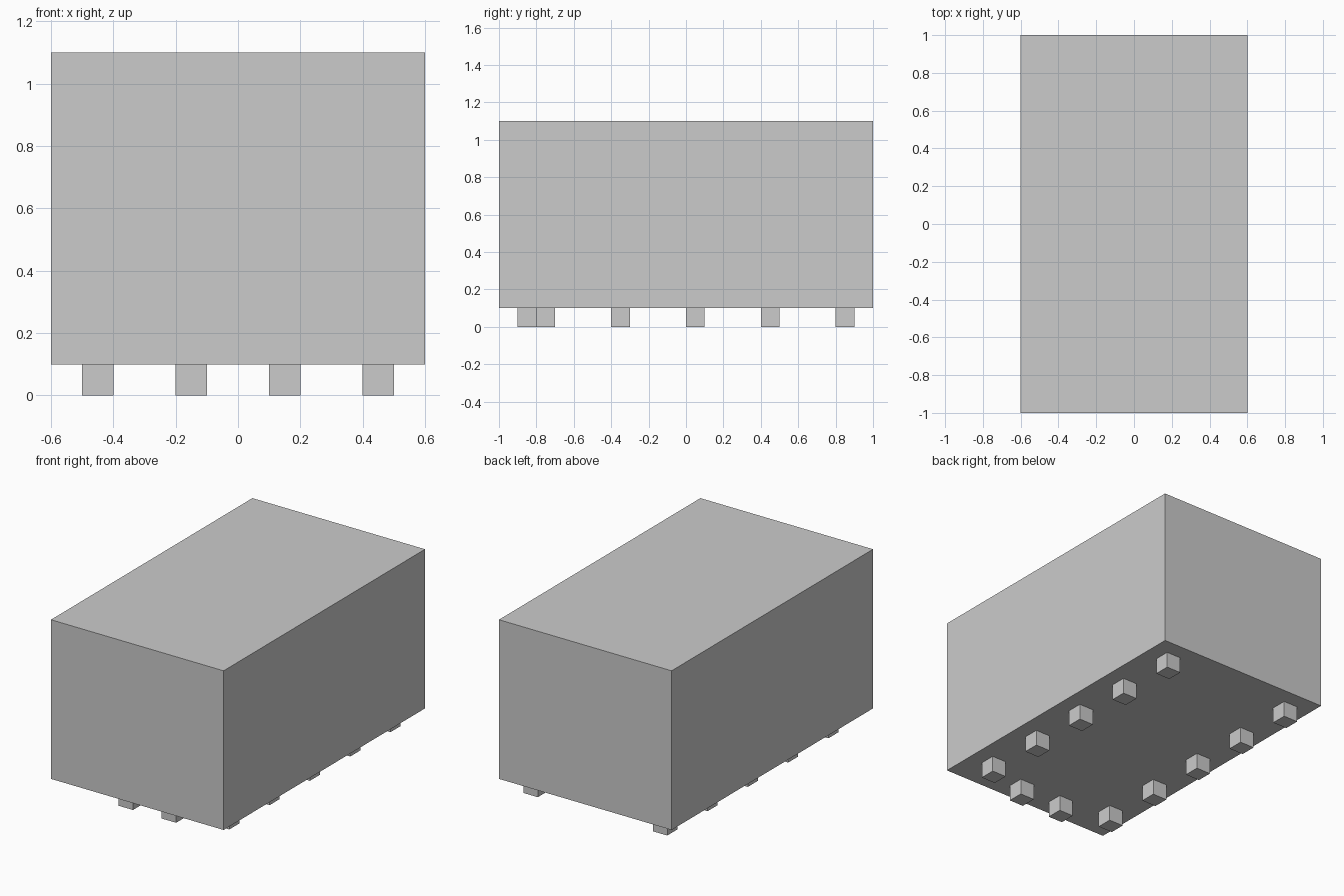
import bpy

if "Cube" in bpy.data.objects:
    bpy.data.objects.remove(bpy.data.objects["Cube"])


def box(name, center, size):
    bpy.ops.mesh.primitive_cube_add(size=1, location=center)
    obj = bpy.context.object
    obj.name = name
    obj.scale = size
    bpy.ops.object.transform_apply(location=False, rotation=False, scale=True)
    return obj


FOOT = 0.1

# Main body
box("body", (0, 0, 0.6), (1.2, 2.0, 1.0))

for side, x in (("left", -1), ("right", 1)):
    # Row of five feet along each long side
    for i in range(5):
        box(f"{side}_foot_{i + 1}", (x * 0.45, -0.75 + 0.4 * i, FOOT / 2), (FOOT,) * 3)
    # Inner foot near the front edge
    box(f"front_{side}_foot", (x * 0.15, -0.85, FOOT / 2), (FOOT,) * 3)
